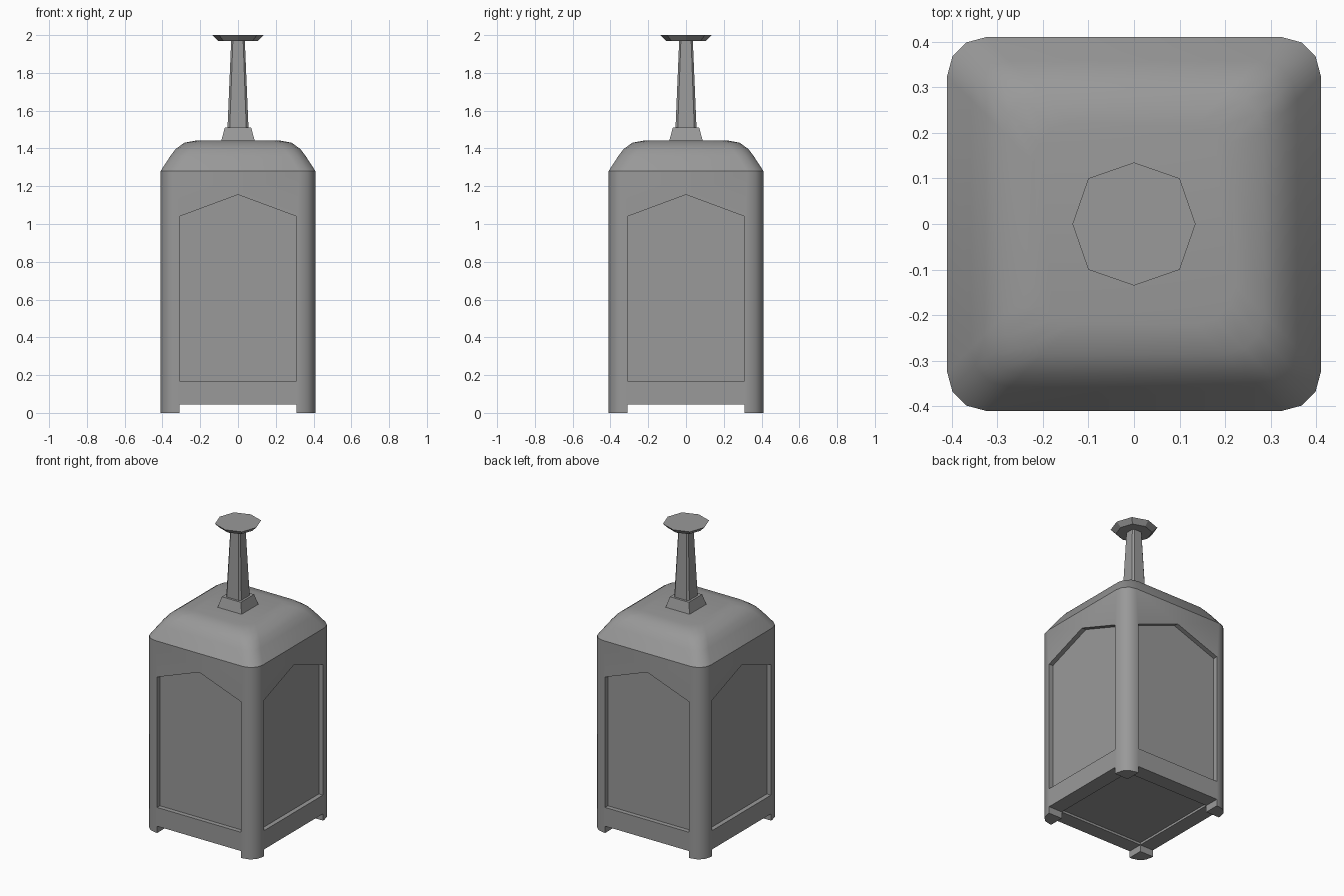
import bpy, bmesh
from math import cos, sin, pi

if "Cube" in bpy.data.objects:
    bpy.data.objects.remove(bpy.data.objects["Cube"])

grey = bpy.data.materials.new("dark_grey")
grey.diffuse_color = (0.32, 0.32, 0.32, 1)
grey.use_nodes = True
grey.node_tree.nodes["Principled BSDF"].inputs["Base Color"].default_value = grey.diffuse_color


def rounded_square(half, r, z, seg):
    """Ring of points round a square with rounded (or chamfered) corners."""
    pts = []
    for q in range(4):
        cx = (half - r) * (1 if q in (0, 3) else -1)
        cy = (half - r) * (1 if q in (0, 1) else -1)
        for i in range(seg + 1):
            a = pi / 2 * (q + i / seg)
            pts.append((cx + r * cos(a), cy + r * sin(a), z))
    return pts


def square(half, z):
    return [(half, half, z), (-half, half, z), (-half, -half, z), (half, -half, z)]


def octagon(r, z):
    """Octagon whose diagonal corners stick out slightly further."""
    return [(r * k * cos(pi / 4 * i), r * k * sin(pi / 4 * i), z)
            for i in range(8) for k in [1.05 if i % 2 else 1]]


def loft(name, rings):
    """Closed solid through a stack of equal-length rings."""
    bm = bmesh.new()
    loops = [[bm.verts.new(p) for p in ring] for ring in rings]
    for a, b in zip(loops, loops[1:]):
        n = len(a)
        for i in range(n):
            bm.faces.new((a[i], a[(i + 1) % n], b[(i + 1) % n], b[i]))
    bm.faces.new(loops[0][::-1])
    bm.faces.new(loops[-1])
    bmesh.ops.recalc_face_normals(bm, faces=bm.faces)
    mesh = bpy.data.meshes.new(name)
    bm.to_mesh(mesh)
    bm.free()
    mesh.materials.append(grey)
    obj = bpy.data.objects.new(name, mesh)
    bpy.context.collection.objects.link(obj)
    return obj


def cut(target, cutter):
    cutter.hide_render = True
    bpy.context.view_layer.objects.active = target
    mod = target.modifiers.new("cut", 'BOOLEAN')
    mod.operation = 'DIFFERENCE'
    mod.solver = 'EXACT'
    mod.object = cutter
    bpy.ops.object.modifier_apply(modifier=mod.name)
    bpy.data.objects.remove(cutter)


def box(name, x, y, z0, z1):
    return loft(name, [[(x, y, z), (-x, y, z), (-x, -y, z), (x, -y, z)] for z in (z0, z1)])


# Housing with rounded corners and a domed roof
profile = [(0.41, 0), (0.41, 1.28), (0.358, 1.36), (0.33, 1.397),
           (0.285, 1.43), (0.22, 1.442)]
housing = loft("housing", [rounded_square(h, 0.085, z, 3) for h, z in profile])

# Gaps between the corner feet, and the shallow recess underneath
cut(housing, box("gap_x", 0.6, 0.31, -0.1, 0.045))
cut(housing, box("gap_y", 0.31, 0.6, -0.1, 0.045))
cut(housing, box("floor_recess", 0.31, 0.31, -0.1, 0.06))

# Recessed pointed panels on all four sides
panel = [(-0.31, 0.17), (0.31, 0.17), (0.31, 1.04), (0, 1.155), (-0.31, 1.04)]
for k in range(4):
    c, s = round(cos(k * pi / 2)), round(sin(k * pi / 2))
    rings = [[(x * c - y * s, x * s + y * c, z) for x, z in panel]
             for y in (-0.5, -0.38)]
    cut(housing, loft("panel_cutter", rings))

bpy.ops.object.select_all(action='DESELECT')
housing.select_set(True)
bpy.context.view_layer.objects.active = housing
bpy.ops.object.shade_smooth_by_angle(angle=0.55)

# Handle: square collar, tapered chamfered stem, octagonal cap
loft("handle_collar", [square(0.09, 1.435), square(0.07, 1.51)])
loft("handle_stem", [rounded_square(0.056, 0.012, 1.50, 1),
                     rounded_square(0.036, 0.009, 1.975, 1)])
loft("handle_cap", [octagon(0.105, 1.97), octagon(0.135, 2.0)])
